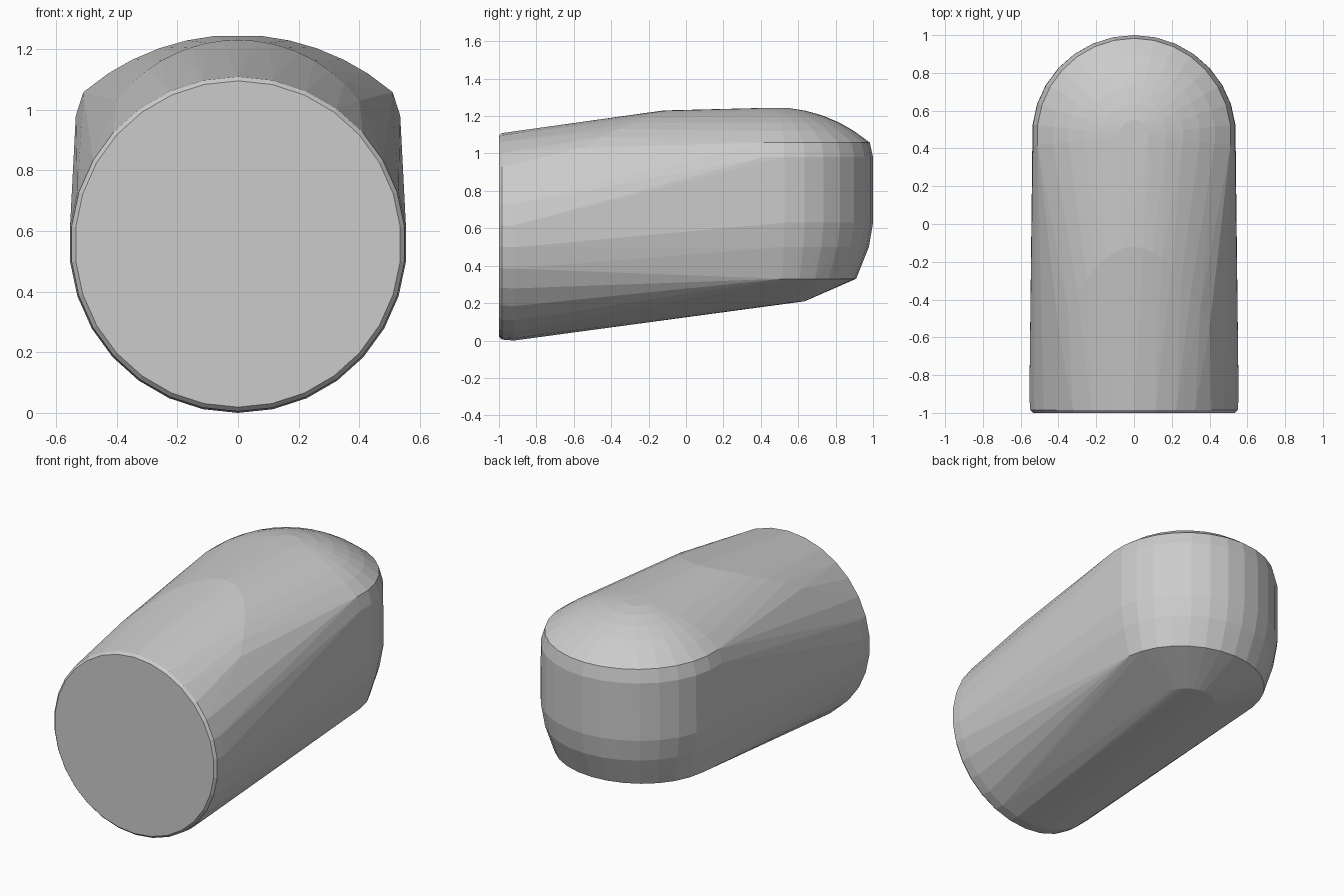
import bpy
import bmesh
from math import sin, cos, pi, sqrt

if "Cube" in bpy.data.objects:
    bpy.data.objects.remove(bpy.data.objects["Cube"], do_unlink=True)

SIDES = 30
BACK_Y = 0.47          # vertical axis of the rounded back
bm = bmesh.new()


def front_ring(y, z, r):
    """Upright circle facing the front."""
    for i in range(SIDES):
        a = 2 * pi * i / SIDES
        bm.verts.new((r * sin(a), y, z + r * cos(a)))


def back_ring(z, r, wide=0.0):
    """Level circle around the back axis."""
    for i in range(SIDES):
        a = 2 * pi * i / SIDES
        bm.verts.new(((r + wide) * sin(a), BACK_Y + r * cos(a), z))


# Round front face with a narrow chamfer
front_ring(-1.0, 0.557, 0.538)
front_ring(-0.985, 0.557, 0.552)
front_ring(-0.92, 0.557, 0.557)

# Curved ridge where the front slope meets the top
for i in range(-8, 9):
    x = 0.05 * i
    bm.verts.new((x, -0.12 - 2.7 * x * x, 0.73 + sqrt(0.25 - x * x)))

# Rounded back wall, tapering under to a small base
for z, r, wide in ((0.98, 0.53, 0.008), (0.63, 0.53, 0.01),
                   (0.5, 0.508, 0.01), (0.33, 0.44, 0.03), (0.21, 0.165, 0.0)):
    back_ring(z, r, wide)

# Shallow spherical dome on top of the back
DOME = 0.79
for r in (0.08, 0.17, 0.26, 0.35, 0.43, 0.513):
    back_ring(1.247 - DOME + sqrt(DOME * DOME - r * r), r)

# One taut convex skin around all the sections
hull = bmesh.ops.convex_hull(bm, input=bm.verts)
spare = {g for g in hull["geom_interior"] + hull["geom_unused"]
         if isinstance(g, bmesh.types.BMVert)}
bmesh.ops.delete(bm, geom=list(spare), context="VERTS")
bmesh.ops.dissolve_limit(bm, angle_limit=0.005, verts=bm.verts, edges=bm.edges)
bmesh.ops.recalc_face_normals(bm, faces=bm.faces)

mesh = bpy.data.meshes.new("rounded_body")
bm.to_mesh(mesh)
bm.free()
body = bpy.data.objects.new("rounded_body", mesh)
bpy.context.collection.objects.link(body)
